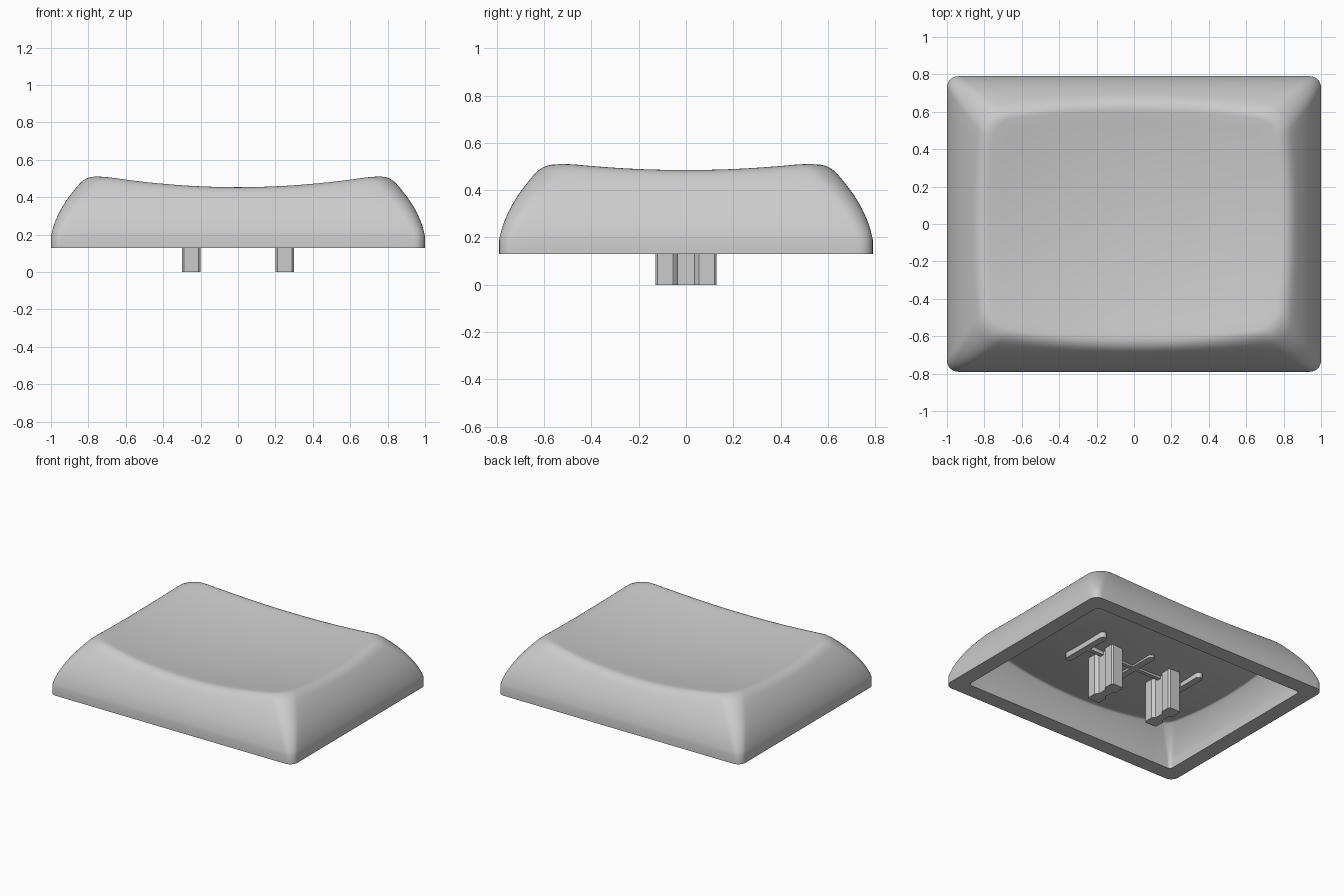
import bpy, bmesh
from math import sin, cos, pi
from mathutils import Vector

if "Cube" in bpy.data.objects:
    bpy.data.objects.remove(bpy.data.objects["Cube"])

grey = bpy.data.materials.new("plain_grey")
grey.use_nodes = True
grey.diffuse_color = (0.6, 0.6, 0.6, 1)
grey.node_tree.nodes["Principled BSDF"].inputs["Base Color"].default_value = grey.diffuse_color

HX, HY = 1.0, 0.79          # half footprint
BASE, KINK = 0.13, 0.19     # skirt bottom and start of the curved wall
WALL, ROOF = 0.115, 0.115   # thicknesses


def finish(name, bm):
    bmesh.ops.recalc_face_normals(bm, faces=bm.faces)
    mesh = bpy.data.meshes.new(name)
    bm.to_mesh(mesh)
    bm.free()
    mesh.materials.append(grey)
    obj = bpy.data.objects.new(name, mesh)
    bpy.context.collection.objects.link(obj)
    bpy.ops.object.select_all(action="DESELECT")
    obj.select_set(True)
    bpy.context.view_layer.objects.active = obj
    bpy.ops.object.shade_smooth_by_angle(angle=pi / 6)
    return obj


def rounded_columns(corner_steps=8, side_steps=16):
    """Columns (fx, fy, ca, sa) around a rounded rectangle."""
    corners = [(1, 1), (-1, 1), (-1, -1), (1, -1)]
    cols = []
    for k, (cx, cy) in enumerate(corners):
        for i in range(corner_steps + 1):
            a = pi / 2 * (k + i / corner_steps)
            cols.append((cx, cy, cos(a), sin(a)))
        nx, ny = corners[(k + 1) % 4]
        for i in range(1, side_steps):
            f = i / side_steps
            cols.append((cx + (nx - cx) * f, cy + (ny - cy) * f, cos(a), sin(a)))
    return cols


def wall_point(col, z, offset):
    t = max(0, z - KINK)
    inset = offset + 0.18 * t + 1.29 * t * t
    r = (0.025 if offset else 0.06) + 0.2 * t
    fx, fy, ca, sa = col
    return Vector((fx * (HX - inset - r) + ca * r, fy * (HY - inset - r) + sa * r, z))


def dish(x, y, drop):
    return 0.408 - drop + 0.125 * (x * x + y * y)


def shell_column(col, offset, drop, fillet):
    """Points from the skirt up the wall, over the rim and in along the dish."""
    lo, hi = BASE, 0.6
    for _ in range(40):
        mid = (lo + hi) / 2
        p = wall_point(col, mid, offset)
        if mid < dish(p.x, p.y, drop):
            lo = mid
        else:
            hi = mid
    rim = wall_point(col, lo, offset)
    top = lo - fillet
    pts = [wall_point(col, BASE, offset)]
    pts += [wall_point(col, KINK + (top - KINK) * i / 12, offset) for i in range(13)]
    k = 1 - fillet * 1.3 / rim.xy.length
    inner = Vector((rim.x * k, rim.y * k, dish(rim.x * k, rim.y * k, drop)))
    start = pts[-1]
    for i in range(1, 7):
        f = i / 6
        pts.append(start * (1 - f) ** 2 + rim * 2 * f * (1 - f) + inner * f * f)
    for i in range(1, 12):
        x, y = inner.xy * (1 - i / 12)
        pts.append(Vector((x, y, dish(x, y, drop))))
    return pts


# Hollow cap: outer skin, inner skin and flat bottom rim
bm = bmesh.new()
columns = rounded_columns()
rims = []
for offset, drop, fillet in ((0, 0, 0.04), (WALL, ROOF, 0.012)):
    grid = [[bm.verts.new(p) for p in shell_column(c, offset, drop, fillet)] for c in columns]
    centre = bm.verts.new((0, 0, dish(0, 0, drop)))
    for a, b in zip(grid, grid[1:] + grid[:1]):
        for j in range(len(a) - 1):
            bm.faces.new((a[j], b[j], b[j + 1], a[j + 1]))
        bm.faces.new((a[-1], b[-1], centre))
    rims.append([g[0] for g in grid])
outer, inner = rims
for i in range(len(outer)):
    bm.faces.new((outer[i - 1], inner[i - 1], inner[i], outer[i]))
finish("cap_shell", bm)


def prism(name, outline, z0, z1):
    bm = bmesh.new()
    low = [bm.verts.new((x, y, z0)) for x, y in outline]
    high = [bm.verts.new((x, y, z1)) for x, y in outline]
    bm.faces.new(low)
    bm.faces.new(high)
    for i in range(len(low)):
        bm.faces.new((low[i - 1], low[i], high[i], high[i - 1]))
    return finish(name, bm)


# Two grooved mounting stems
quarter = [(0.05, 0.12), (0.05, 0.055), (0.043, 0.045), (0.03, 0.035)]
half = [(0.04, 0.13)] + quarter + [(x, -y) for x, y in reversed(quarter)] + [(0.04, -0.13)]
stem = half + [(-x, -y) for x, y in half]
for side, cx in (("left", 0.25), ("right", -0.25)):
    prism(side + "_stem", [(x + cx, y) for x, y in stem], 0, 0.33)


# Stiffening ribs under the roof
def rib(name, cx, length, width, along_x=False):
    r, reach = width / 2, (length - width) / 2
    pts = []
    for end in (1, -1):
        for i in range(9):
            a = pi * i / 8
            pts.append((cx + end * r * cos(a), end * (reach + r * sin(a))))
    if along_x:
        pts = [(y, -x) for x, y in pts]
    prism(name, pts, 0.28, 0.34)


for name, cx in (("left", 0.42), ("middle", 0), ("right", -0.42)):
    rib(name + "_rib", cx, 0.4, 0.05)
rib("long_rib", 0, 0.84, 0.03, True)
